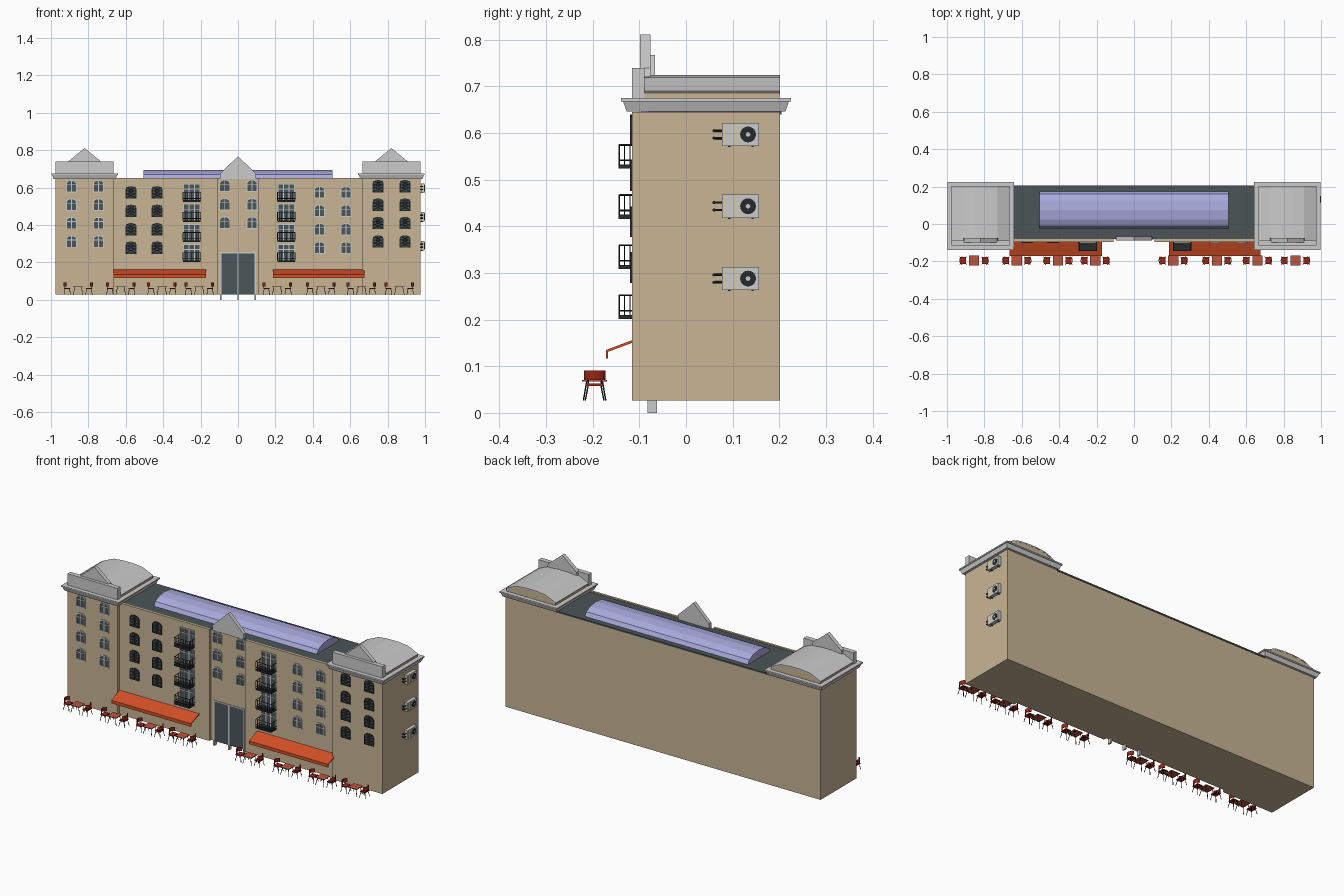
import bpy, bmesh, math
from mathutils import Vector, Matrix

if "Cube" in bpy.data.objects:
    bpy.data.objects.remove(bpy.data.objects["Cube"])

PARTS = {}   # part name -> (bmesh, colour)
COL = dict(wall=(0.58, 0.46, 0.30), roof=(0.07, 0.09, 0.095), sky=(0.40, 0.40, 0.72),
           awn=(0.66, 0.08, 0.02), glass=(0.07, 0.095, 0.105), dark=(0.02, 0.024, 0.026),
           red=(0.30, 0.02, 0.01), table=(0.50, 0.09, 0.05), yellow=(0.75, 0.6, 0.2))


def part(name, col=None):
    if name not in PARTS:
        PARTS[name] = (bmesh.new(), col)
    return PARTS[name][0]


def box(bm, x0, x1, y0, y1, z0, z1):
    m = Matrix.Translation(((x0 + x1) / 2, (y0 + y1) / 2, (z0 + z1) / 2)) @ \
        Matrix.Diagonal((x1 - x0, y1 - y0, z1 - z0, 1))
    bmesh.ops.create_cube(bm, size=1, matrix=m)


def loft(bm, a, b):
    va, vb = [bm.verts.new(p) for p in a], [bm.verts.new(p) for p in b]
    n = len(a)
    fs = [bm.faces.new(va), bm.faces.new(vb[::-1])]
    fs += [bm.faces.new((va[i], vb[i], vb[(i + 1) % n], va[(i + 1) % n])) for i in range(n)]
    bmesh.ops.recalc_face_normals(bm, faces=fs)
    return fs


def prism_y(bm, pts, y0, y1):
    return loft(bm, [(x, y0, z) for x, z in pts], [(x, y1, z) for x, z in pts])


def prism_x(bm, pts, x0, x1):
    return loft(bm, [(x0, y, z) for y, z in pts], [(x1, y, z) for y, z in pts])


def rod(bm, p, q, r, n=6):
    p, q = Vector(p), Vector(q)
    d = q - p
    m = Matrix.Translation((p + q) / 2) @ d.to_track_quat('Z', 'Y').to_matrix().to_4x4()
    bmesh.ops.create_cone(bm, cap_ends=True, segments=n, radius1=r, radius2=r, depth=d.length, matrix=m)


YT, YM, YC, YB, ZB = -0.116, -0.097, -0.080, 0.202, 0.027   # tower, middle, centre, back, base

# Main walls: one stepped plan extruded upwards
half = [(0.975, YB), (0.975, YT), (0.665, YT), (0.665, YM), (0.11, YM), (0.11, YC)]
plan = half + [(-x, y) for x, y in half[::-1]]
loft(part('walls', 'wall'), [(x, y, ZB) for x, y in plan], [(x, y, 0.645) for x, y in plan])

# Flat roof with a low front parapet
box(part('flat_roof', 'roof'), -0.66, 0.66, -0.08, 0.205, 0.640, 0.648)
for s in (-1, 1):
    box(part('walls'), min(s * 0.11, s * 0.665), max(s * 0.11, s * 0.665), YM, YM + 0.012, 0.64, 0.651)

# Faceted vaulted skylight
arc = [(0.075 + 0.1 * math.cos(math.pi * i / 6), 0.646 + 0.047 * math.sin(math.pi * i / 6)) for i in range(7)]
prism_x(part('skylight', 'sky'), arc, -0.505, 0.505)

# Centre pediment
prism_y(part('centre_pediment'), [(-0.096, 0.645), (0.096, 0.645), (0.096, 0.675), (0, 0.767), (-0.096, 0.675)],
        -0.087, -0.066)

# Corner towers: cornice, vaulted roof, parapet, gable
for s in (-1, 1):
    c = s * 0.82
    bm = part('tower_cornices')

    def ring(e, z):
        return [(c - 0.155 - e, YT - e, z), (c + 0.155 + e, YT - e, z),
                (c + 0.155 + e, YB + e, z), (c - 0.155 - e, YB + e, z)]
    loft(bm, ring(0.011, 0.646), ring(0.019, 0.668))
    loft(bm, ring(0.023, 0.668), ring(0.023, 0.675))
    prof = [(-0.155, 0.689), (-0.09, 0.718), (-0.03, 0.724), (0.03, 0.724), (0.09, 0.718), (0.155, 0.689)]
    prism_y(part('tower_gable_ends', 'wall'),
            [(c - 0.152, 0.67)] + [(c + x * 0.98, z - 0.003) for x, z in prof] + [(c + 0.152, 0.67)], -0.1, YB - 0.001)
    shell = [(c + x, z + 0.001) for x, z in prof] + [(c + x * 0.97, z - 0.005) for x, z in prof[::-1]]
    prism_y(part('tower_roofs'), shell, -0.095, YB)
    box(part('tower_parapets'), c - 0.155, c + 0.155, YT, -0.089, 0.674, 0.739)
    prism_y(part('tower_gables'), [(c - 0.092, 0.72), (c + 0.092, 0.72), (c + 0.088, 0.739), (c, 0.811),
                                   (c - 0.088, 0.739)], -0.099, -0.076)


# Arched windows
def arch(x, z, w, h, n=8):
    r = w / 2
    rise = r * 0.6
    return [(x - r, z - h / 2), (x + r, z - h / 2)] + \
           [(x + r * math.cos(math.pi * i / n), z + h / 2 - rise + rise * math.sin(math.pi * i / n))
            for i in range(n + 1)]


def window(x, z, y, lattice):
    prism_y(part('window_glass', 'glass'), arch(x, z, 0.052, 0.06), y - 0.001, y + 0.004)
    bm = part('window_grilles', 'dark') if lattice else part('window_frames')
    o, i = arch(x, z, 0.058, 0.066), arch(x, z, 0.049, 0.057)
    n = len(o)
    for k in range(n):
        j = (k + 1) % n
        if (Vector(o[k]) - Vector(o[j])).length > 1e-4:
            prism_y(bm, [o[k], o[j], i[j], i[k]], y - 0.004, y)
    box(bm, x - 0.0022, x + 0.0022, y - 0.003, y, z - 0.03, z + 0.031)
    box(bm, x - 0.026, x + 0.026, y - 0.003, y, z + 0.006, z + 0.010)
    if lattice:
        for a in (-1, 1):
            for dz in (-0.016, 0, 0.016):
                rod(bm, (x - 0.024, y - 0.002, z + dz - a * 0.011), (x + 0.024, y - 0.002, z + dz + a * 0.011),
                    0.0011, 4)


for k in range(4):
    for x in (-0.891, -0.746, 0.749, 0.893):
        window(x, 0.607 - 0.0985 * k, YT, x > 0)
    for x in (-0.572, -0.433, 0.436, 0.577):
        window(x, 0.574 - 0.0985 * k, YM, x < 0)
    if k < 3:
        for x in (-0.071, 0.075):
            window(x, 0.609 - 0.0985 * k, YC, False)

# Balconies with glazed doors
for x in (-0.247, 0.258):
    for k in range(4):
        z = 0.201 + 0.1075 * k
        w = 0.043
        box(part('balcony_doors', 'glass'), x - w, x + w, YM - 0.002, YM + 0.004, z + 0.005, z + 0.094)
        bm = part('balcony_door_frames')
        for dx in (-w, -w / 3, w / 3, w):
            box(bm, x + dx - 0.002, x + dx + 0.002, YM - 0.004, YM, z + 0.005, z + 0.094)
        for dz in (0.068, 0.094):
            box(bm, x - w - 0.002, x + w + 0.002, YM - 0.004, YM, z + dz - 0.002, z + dz + 0.002)
        bm = part('balconies', 'dark')
        w, yf = 0.047, -0.143
        box(bm, x - w, x + w, yf - 0.002, YM, z, z + 0.009)
        for dz in (0.018, 0.051):
            rod(bm, (x - w, yf, z + dz), (x + w, yf, z + dz), 0.0018, 4)
            for e in (-w, w):
                rod(bm, (x + e, yf, z + dz), (x + e, YM, z + dz), 0.0018, 4)
        for i in range(9):
            px = x - w + 2 * w * i / 8
            rod(bm, (px, yf, z + 0.008), (px, yf, z + 0.052), 0.0018 if i in (0, 8) else 0.001, 4)
        for e in (-w, w):
            for py in (-0.132, -0.12, -0.108):
                rod(bm, (x + e, py, z + 0.008), (x + e, py, z + 0.052), 0.001, 4)

# Entrance: glazed doors, posts, lintel
box(part('entrance_glass', 'glass'), -0.095, 0.095, YC - 0.002, YC + 0.01, ZB, 0.25)
for x in (-0.096, -0.004, 0.088):
    box(part('entrance_posts'), x, x + 0.008, -0.083, -0.062, 0, 0.25)
box(part('entrance_posts'), -0.098, 0.098, -0.083, -0.07, 0.248, 0.254)

# Awnings with hanging valance
for x0, x1 in ((-0.665, -0.172), (0.187, 0.677)):
    prism_x(part('awnings', 'awn'), [(YM, 0.163), (-0.171, 0.135), (-0.171, 0.117), (-0.167, 0.117),
                                     (-0.167, 0.131), (YM, 0.157)], x0, x1)

# Cafe sets: a table between two facing chairs
for cx in (-0.855, -0.627, -0.407, -0.207, 0.21, 0.443, 0.66, 0.863):
    cy = -0.196
    box(part('cafe_tables', 'table'), cx - 0.027, cx + 0.027, cy - 0.027, cy + 0.027, 0.067, 0.071)
    for sx in (-1, 1):
        for sy in (-1, 1):
            rod(part('cafe_legs', 'dark'), (cx + sx * 0.018, cy + sy * 0.017, 0.067),
                (cx + sx * 0.026, cy + sy * 0.024, ZB), 0.0016, 5)
        sc = cx + sx * 0.058
        box(part('chair_seats', 'red'), sc - 0.016, sc + 0.016, cy - 0.019, cy + 0.019, 0.058, 0.063)
        for dx in (-1, 1):
            for sy in (-1, 1):
                rod(part('cafe_legs'), (sc + dx * 0.012, cy + sy * 0.014, 0.058),
                    (sc + dx * 0.018, cy + sy * 0.020, ZB), 0.0016, 5)
        # curved back built from short panels
        pts = [(sc + sx * 0.021 * math.cos(t), cy + 0.024 * math.sin(t))
               for t in [math.radians(-75 + 25 * i) for i in range(7)]]
        for (ax, ay), (bx, by) in zip(pts, pts[1:]):
            q = [(ax, ay), (bx, by), (sc + (bx - sc) * .85, cy + (by - cy) * .85),
                 (sc + (ax - sc) * .85, cy + (ay - cy) * .85)]
            loft(part('chair_backs', 'red'), [(x, y, 0.07) for x, y in q], [(x, y, 0.091) for x, y in q])
        for sy in (-1, 1):
            rod(part('cafe_legs'), (sc + sx * 0.014, cy + sy * 0.014, 0.06), (sc + sx * 0.015, cy + sy * 0.014, 0.075),
                0.0016, 5)

# Air conditioners on the right wall
for z in (0.597, 0.443, 0.288):
    box(part('cooler_cases'), 0.978, 0.997, 0.077, 0.157, z - 0.025, z + 0.025)
    for y in (0.09, 0.14):
        box(part('cooler_brackets', 'dark'), 0.97, 0.99, y, y + 0.005, z - 0.027, z - 0.024)
    rod(part('cooler_fans', 'dark'), (0.99, 0.133, z), (0.9985, 0.133, z), 0.017, 20)
    rod(part('cooler_hubs'), (0.99, 0.133, z), (1.0, 0.133, z), 0.005, 12)
    for i in range(5):
        y = 0.081 + i * 0.0075
        box(part('cooler_stripes', 'yellow'), 0.99, 0.998, y, y + 0.002, z - 0.023, z + 0.023)
    for dz in (-0.008, 0.008):
        rod(part('cooler_pipes', 'dark'), (0.987, 0.08, z + dz), (0.987, 0.06, z + dz), 0.0025, 8)
        rod(part('cooler_pipes'), (0.989, 0.06, z + dz), (0.97, 0.06, z + dz), 0.0035, 8)

# Turn every part into an object
mats = {}
for k, c in COL.items():
    mats[k] = bpy.data.materials.new(k)
    mats[k].diffuse_color = (*c, 1)
for name, (bm, col) in PARTS.items():
    me = bpy.data.meshes.new(name)
    bm.to_mesh(me)
    bm.free()
    if col:
        me.materials.append(mats[col])
    bpy.context.collection.objects.link(bpy.data.objects.new(name, me))

for m in bpy.data.materials:
    if m.users and not m.is_grease_pencil:
        m.use_nodes = True
        m.node_tree.nodes["Principled BSDF"].inputs["Base Color"].default_value = m.diffuse_color
